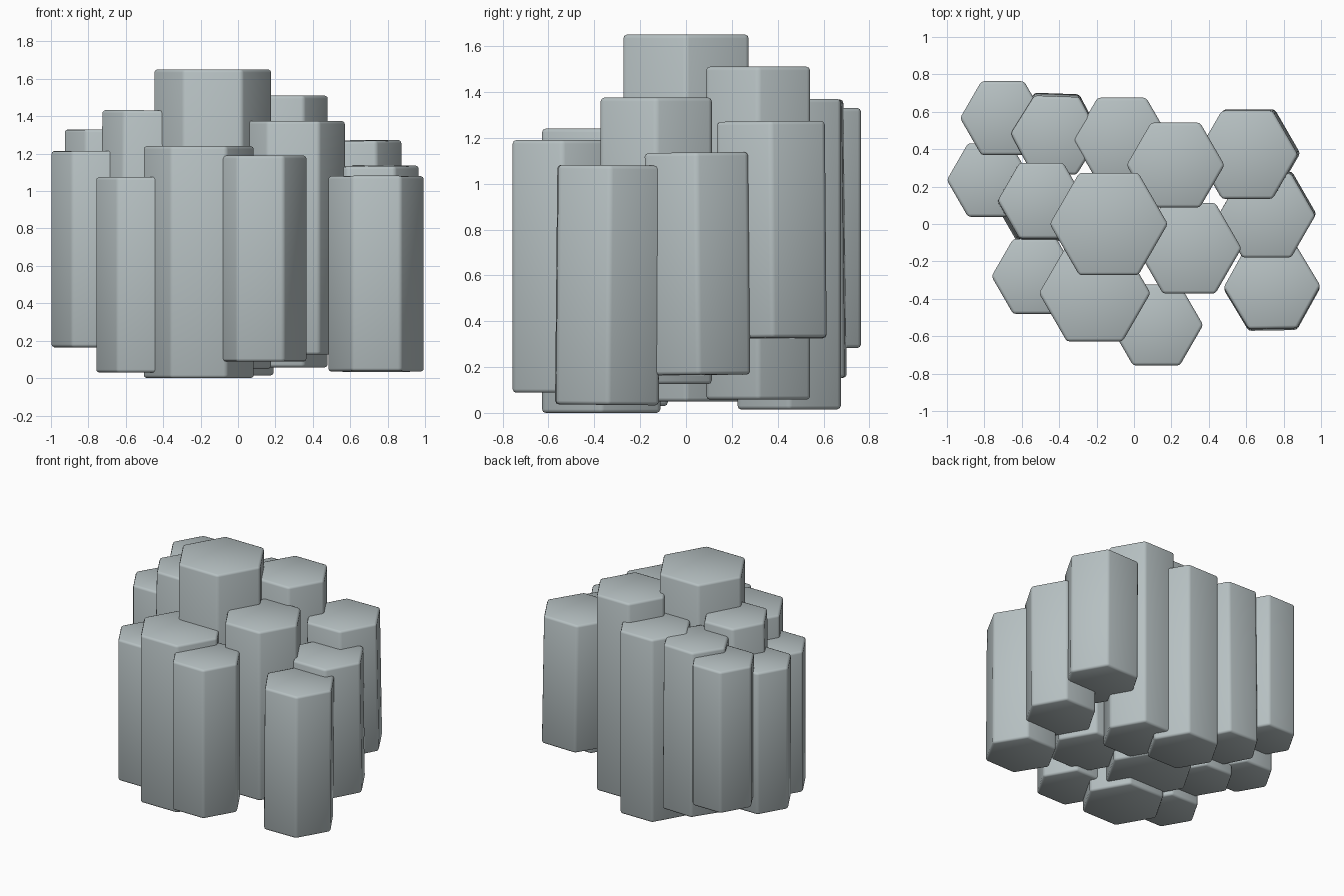
import bpy, bmesh, math
from mathutils import Vector

if "Cube" in bpy.data.objects:
    bpy.data.objects.remove(bpy.data.objects["Cube"])

stone = bpy.data.materials.new("grey stone")
stone.diffuse_color = (0.47, 0.53, 0.54, 1)
stone.use_nodes = True
stone.node_tree.nodes["Principled BSDF"].inputs["Base Color"].default_value = stone.diffuse_color


def column(name, x, y, radius, bottom, top, lean=(0, 0), turn=0):
    """Hexagonal basalt column; lean is the sideways shift of its foot."""
    bm = bmesh.new()
    h = top - bottom
    bmesh.ops.create_cone(bm, cap_ends=True, segments=6, radius1=radius,
                          radius2=radius, depth=h)
    # put corners on the x axis
    off = min((math.atan2(v.co.y, v.co.x) % (math.pi / 3)) for v in bm.verts)
    a = math.radians(turn) - off
    c, s = math.cos(a), math.sin(a)
    for v in bm.verts:
        px, py = v.co.x * c - v.co.y * s, v.co.x * s + v.co.y * c
        v.co.x, v.co.y = px, py
    # tilt by the foot shift
    axis = Vector((-lean[0], -lean[1], h))
    rot = Vector((0, 0, 1)).rotation_difference(axis).to_matrix()
    bmesh.ops.rotate(bm, verts=bm.verts, cent=(0, 0, h / 2), matrix=rot)
    bmesh.ops.bevel(bm, geom=bm.edges[:], offset=0.016, segments=2,
                    profile=0.5, affect='EDGES')
    for f in bm.faces:
        f.smooth = True
    me = bpy.data.meshes.new(name)
    bm.to_mesh(me)
    bm.free()
    me.materials.append(stone)
    ob = bpy.data.objects.new(name, me)
    ob.location = (x, y, (bottom + top) / 2)
    bpy.context.collection.objects.link(ob)


# central and front columns
column("column_centre", -0.135, 0.0, 0.316, 0.05, 1.65)
column("column_centre_right", 0.295, -0.13, 0.28, 0.125, 1.375)
column("column_front", -0.21, -0.37, 0.298, 0.0, 1.24)
column("column_front_right", 0.12, -0.54, 0.25, 0.088, 1.19)
column("column_front_left", -0.53, -0.28, 0.232, 0.03, 1.075)
# right side columns
column("column_right_front", 0.738, -0.335, 0.259, 0.035, 1.08, (0.0, -0.01), 1)
column("column_right", 0.71, 0.045, 0.26, 0.165, 1.135, (0.005, 0.01))
column("column_right_back", 0.605, 0.37, 0.272, 0.325, 1.27, (0.012, 0.008))
# back columns
column("column_back_right", 0.222, 0.315, 0.262, 0.058, 1.51)
column("column_back", -0.065, 0.45, 0.26, 0.015, 1.37)
column("column_back_left", -0.42, 0.475, 0.24, 0.15, 1.365, (0.0, 0.015), -2)
column("column_back_corner", -0.702, 0.566, 0.228, 0.283, 1.33)
# left side columns
column("column_left", -0.774, 0.235, 0.227, 0.165, 1.215)
column("column_left_inner", -0.495, 0.125, 0.234, 0.09, 1.43, (-0.015, -0.015))
